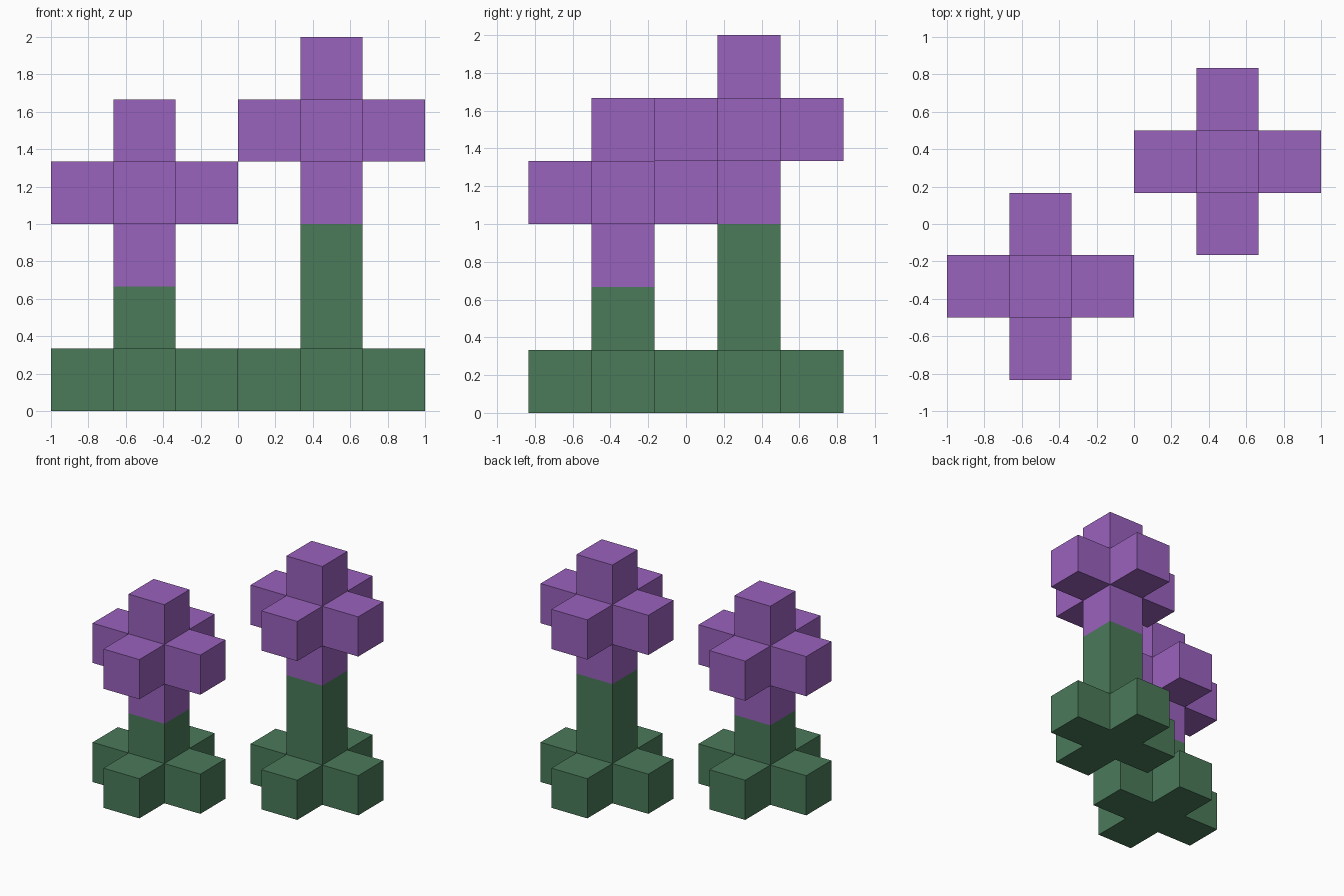
import bpy
import bmesh
from mathutils import Vector

default = bpy.data.objects.get("Cube")
if default:
    bpy.data.objects.remove(default, do_unlink=True)

UNIT = 1 / 3  # edge of one block
AXES = [Vector((1, 0, 0)), Vector((0, 1, 0)), Vector((0, 0, 1))]


def make_material(name, rgb):
    mat = bpy.data.materials.new(name)
    mat.use_nodes = True
    color = (*rgb, 1)
    mat.diffuse_color = color
    mat.node_tree.nodes["Principled BSDF"].inputs["Base Color"].default_value = color
    return mat


green = make_material("leaf green", (0.069, 0.195, 0.102))
purple = make_material("petal purple", (0.323, 0.122, 0.509))


def block_part(name, cells, occupied, origin, mat):
    """Joined blocks, with only the faces not covered by a neighbouring block."""
    bm = bmesh.new()
    for cell in cells:
        center = Vector(cell) + Vector((0, 0, 0.5))
        for a in range(3):
            u, v = AXES[(a + 1) % 3], AXES[(a + 2) % 3]
            for sign in (1, -1):
                neighbour = tuple(int(c) for c in Vector(cell) + sign * AXES[a])
                if neighbour in occupied:
                    continue
                middle = center + sign * AXES[a] / 2
                ring = [middle - u / 2 - v / 2, middle + u / 2 - v / 2,
                        middle + u / 2 + v / 2, middle - u / 2 + v / 2]
                bm.faces.new([bm.verts.new(p * UNIT) for p in ring[::sign]])
    bmesh.ops.remove_doubles(bm, verts=bm.verts, dist=0.001)
    mesh = bpy.data.meshes.new(name)
    bm.to_mesh(mesh)
    bm.free()
    mesh.materials.append(mat)
    obj = bpy.data.objects.new(name, mesh)
    obj.location = origin
    bpy.context.collection.objects.link(obj)


def cross(level):
    return [(0, 0, level), (1, 0, level), (-1, 0, level), (0, 1, level), (0, -1, level)]


def flower(prefix, x, y, stem_blocks):
    bud = stem_blocks + 1
    leaves = cross(0)
    stem = [(0, 0, k) for k in range(1, bud)]
    blossom = [(0, 0, bud), *cross(bud + 1), (0, 0, bud + 2)]
    occupied = set(leaves + stem + blossom)
    parts = (("base_leaves", leaves, green), ("stem", stem, green),
             ("blossom", blossom, purple))
    for part, cells, mat in parts:
        block_part(f"{prefix}_{part}", cells, occupied, (x, y, 0), mat)


# Short flower at the front right, tall flower at the back left
flower("short_flower", -0.5, -UNIT, 1)
flower("tall_flower", 0.5, UNIT, 2)
